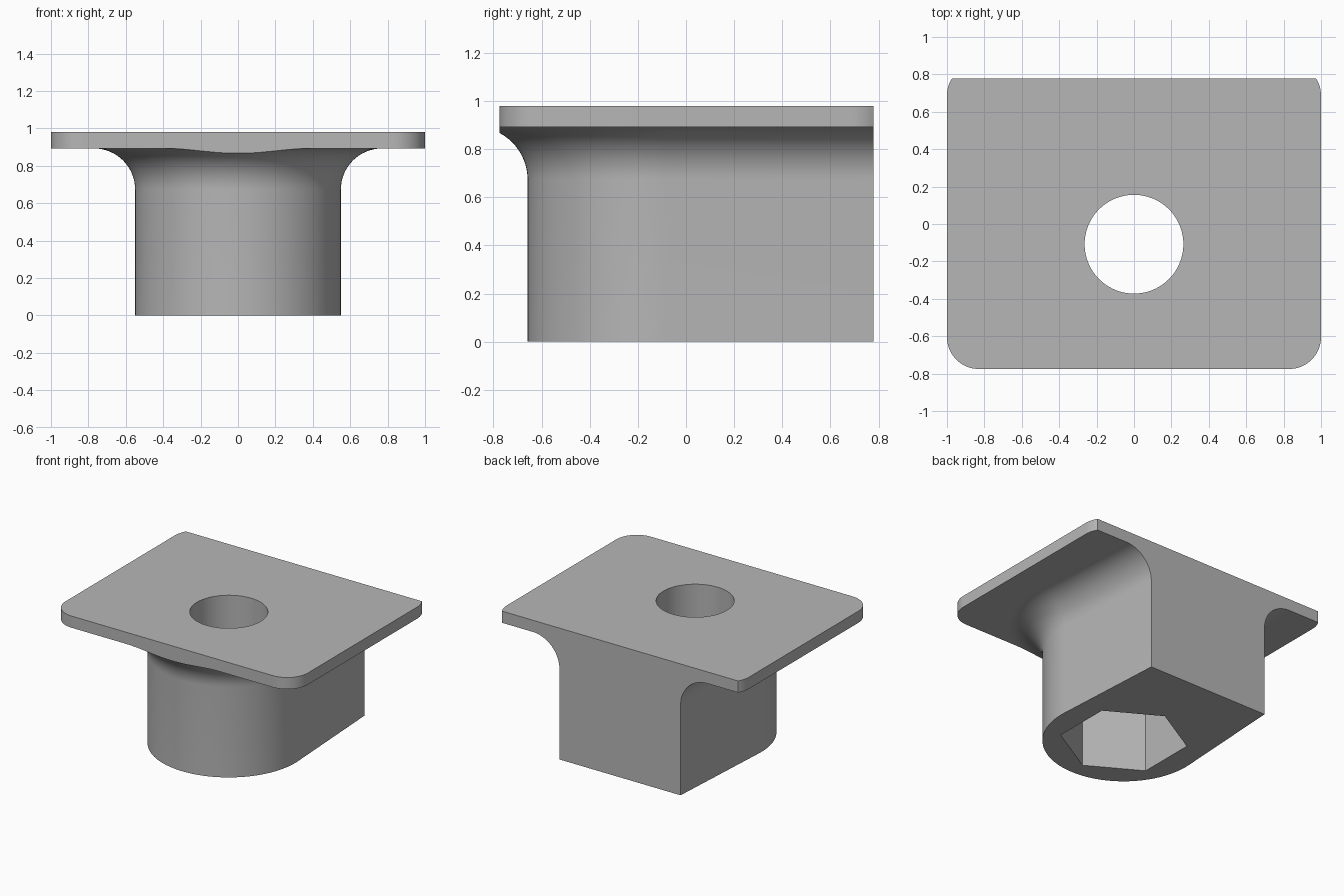
import bpy, bmesh, math

if "Cube" in bpy.data.objects:
    bpy.data.objects.remove(bpy.data.objects["Cube"])

grey = bpy.data.materials.new("light_grey")
grey.use_nodes = True
grey.diffuse_color = (0.47, 0.47, 0.47, 1)
grey.node_tree.nodes["Principled BSDF"].inputs["Base Color"].default_value = grey.diffuse_color

FRONT, BACK = -0.775, 0.778
CENTRE_Y = -0.108
PLATE_BOTTOM, PLATE_TOP = 0.893, 0.98
RADIUS, FILLET = 0.55, 0.22
HEX_DEPTH = 0.6


def loft(name, rings, cuts=()):
    """Skin a stack of (outline, z) rings, cap both ends, trim at y planes."""
    bm = bmesh.new()
    loops = [[bm.verts.new((x, y, z)) for x, y in ring] for ring, z in rings]
    n = len(loops[0])
    for low, high in zip(loops, loops[1:]):
        for i in range(n):
            j = (i + 1) % n
            bm.faces.new((low[i], low[j], high[j], high[i]))
    bm.faces.new(loops[0][::-1])
    bm.faces.new(loops[-1])
    for y, side in cuts:
        geom = bm.verts[:] + bm.edges[:] + bm.faces[:]
        cut = bmesh.ops.bisect_plane(bm, geom=geom, plane_co=(0, y, 0),
                                     plane_no=(0, side, 0), clear_outer=True)
        edges = [e for e in cut["geom_cut"] if isinstance(e, bmesh.types.BMEdge)]
        if edges:
            bmesh.ops.contextual_create(bm, geom=edges)
    bmesh.ops.recalc_face_normals(bm, faces=bm.faces[:])
    mesh = bpy.data.meshes.new(name)
    bm.to_mesh(mesh)
    bm.free()
    mesh.materials.append(grey)
    ob = bpy.data.objects.new(name, mesh)
    bpy.context.collection.objects.link(ob)
    return ob


def arc(cx, cy, r, start, end, steps):
    angles = [math.radians(start + (end - start) * i / steps) for i in range(steps + 1)]
    return [(cx + r * math.cos(a), cy + r * math.sin(a)) for a in angles]


def polygon(r, sides, turn=0):
    return arc(0, CENTRE_Y, r, turn, turn + 360, sides)[:-1]


def boss_outline(grow):
    """Rounded front with sides that taper slightly towards the back."""
    taper = 3.3
    pts = arc(0, CENTRE_Y, RADIUS + grow, -180 - taper, taper, 72)
    (x, y), far = pts[-1], 0.9
    x -= (far - y) * math.tan(math.radians(taper))
    return pts + [(x, far), (-x, far)]


def boolean(target, tool, operation):
    mod = target.modifiers.new(operation.title(), "BOOLEAN")
    mod.operation, mod.solver, mod.object = operation, "EXACT", tool
    bpy.context.view_layer.objects.active = target
    bpy.ops.object.modifier_apply(modifier=mod.name)
    bpy.data.objects.remove(tool)


# Top plate: rounded rectangle, trimmed through its rear corners
r = 0.17
plate_outline = []
for sx, sy, start in ((1, -1, -90), (1, 1, 0), (-1, 1, 90), (-1, -1, 180)):
    cy = FRONT + r if sy < 0 else 0.687
    plate_outline += arc(sx * (1 - r), cy, r, start, start + 90, 16)
body = loft("flanged_socket", [(plate_outline, PLATE_BOTTOM), (plate_outline, PLATE_TOP)],
            [(BACK, 1)])

# Boss with a concave fillet flaring out under the plate
rings = [(boss_outline(0), 0)]
for i in range(17):
    a = math.pi / 2 * i / 16
    rings.append((boss_outline(FILLET * (1 - math.cos(a))),
                  PLATE_BOTTOM - FILLET * (1 - math.sin(a))))
rings.append((boss_outline(FILLET), 0.94))
boss = loft("boss", rings, [(BACK, 1), (FRONT, -1)])
boolean(body, boss, "UNION")

# Round through hole and hexagonal pocket from below
hole = polygon(0.264, 96)
boolean(body, loft("hole_cutter", [(hole, -0.2), (hole, 1.2)]), "DIFFERENCE")
pocket = polygon(0.433, 6, 30)
boolean(body, loft("pocket_cutter", [(pocket, -0.2), (pocket, HEX_DEPTH)]), "DIFFERENCE")

# Smooth the curved walls, keep the flat faces flat
bpy.ops.object.select_all(action="DESELECT")
body.select_set(True)
bpy.context.view_layer.objects.active = body
bpy.ops.object.shade_smooth_by_angle(angle=math.radians(30))
for face in body.data.polygons:
    if max(abs(face.normal.z), abs(face.normal.y)) > 0.9999 and face.area > 0.02:
        face.use_smooth = False
